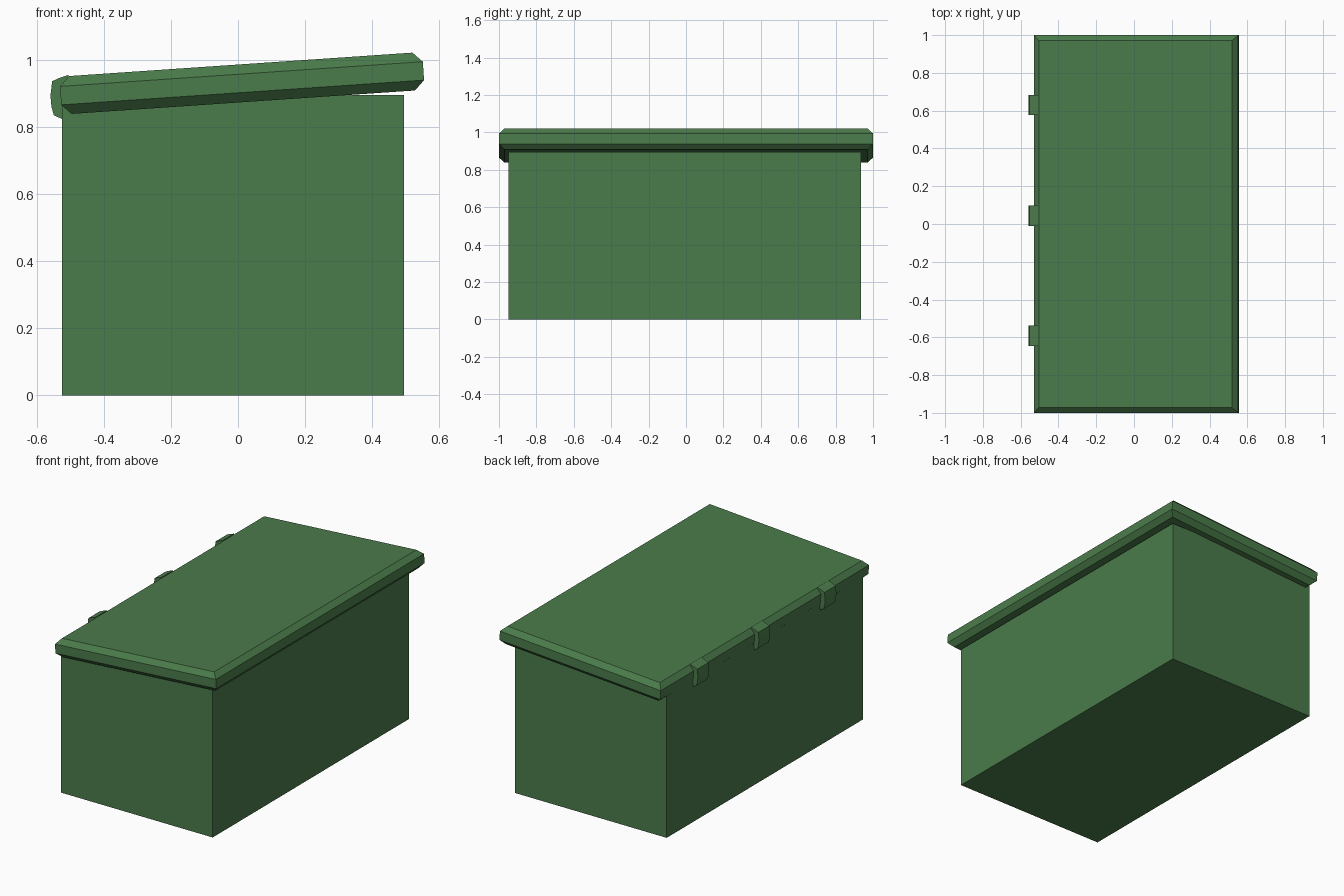
import bpy, math
from mathutils import Matrix

if "Cube" in bpy.data.objects:
    bpy.data.objects.remove(bpy.data.objects["Cube"])

green = bpy.data.materials.new("green_paint")
green.diffuse_color = (0.07, 0.2, 0.07, 1)
green.use_nodes = True
green.node_tree.nodes["Principled BSDF"].inputs["Base Color"].default_value = green.diffuse_color


def add_mesh(name, verts, faces):
    mesh = bpy.data.meshes.new(name)
    mesh.from_pydata(verts, [], faces)
    mesh.materials.append(green)
    obj = bpy.data.objects.new(name, mesh)
    bpy.context.collection.objects.link(obj)
    return obj


def loft(name, rings):
    """Skin equal-length rings (counter-clockwise, bottom to top), capping both ends."""
    n = len(rings[0])
    verts = [v for ring in rings for v in ring]
    faces = [list(range(n))[::-1], [len(verts) - n + i for i in range(n)]]
    for k in range(len(rings) - 1):
        for i in range(n):
            j = (i + 1) % n
            faces.append((k * n + i, k * n + j, k * n + n + j, k * n + n + i))
    return add_mesh(name, verts, faces)


def rect(x0, x1, y0, y1, z):
    return [(x0, y0, z), (x1, y0, z), (x1, y1, z), (x0, y1, z)]


# Chest body
loft("chest_body", [rect(-0.525, 0.495, -0.95, 0.935, z) for z in (0, 0.895)])

# Lid: slab with chamfered top and bottom rims, tilted up toward +x
hx, hy, hz, c = 0.542, 1.0, 0.0565, 0.029
levels = [(-hz, c), (-hz + c, 0), (hz - c, 0), (hz, c)]
lid = loft("lid", [rect(-hx + i, hx - i, -hy + i, hy - i, z) for z, i in levels])
lid.data.transform(Matrix.Translation((0.012, 0, 0.93)) @ Matrix.Rotation(-math.radians(3.9), 4, 'Y'))

# Hinges: curved straps wrapping from the lid rim down onto the back of the body
profile = [(-0.505, 0.955), (-0.532, 0.946), (-0.554, 0.936), (-0.559, 0.893),
           (-0.556, 0.86), (-0.549, 0.835), (-0.522, 0.822), (-0.505, 0.84)]
for i, y in enumerate((-0.592, 0.044, 0.63)):
    loft(f"hinge_{i + 1}", [[(x, yy, z) for x, z in profile[::-1]] for yy in (y + 0.054, y - 0.054)])

# Face all normals outward
import bmesh
for obj in bpy.context.collection.objects:
    bm = bmesh.new()
    bm.from_mesh(obj.data)
    bmesh.ops.recalc_face_normals(bm, faces=bm.faces)
    bm.to_mesh(obj.data)
    bm.free()
